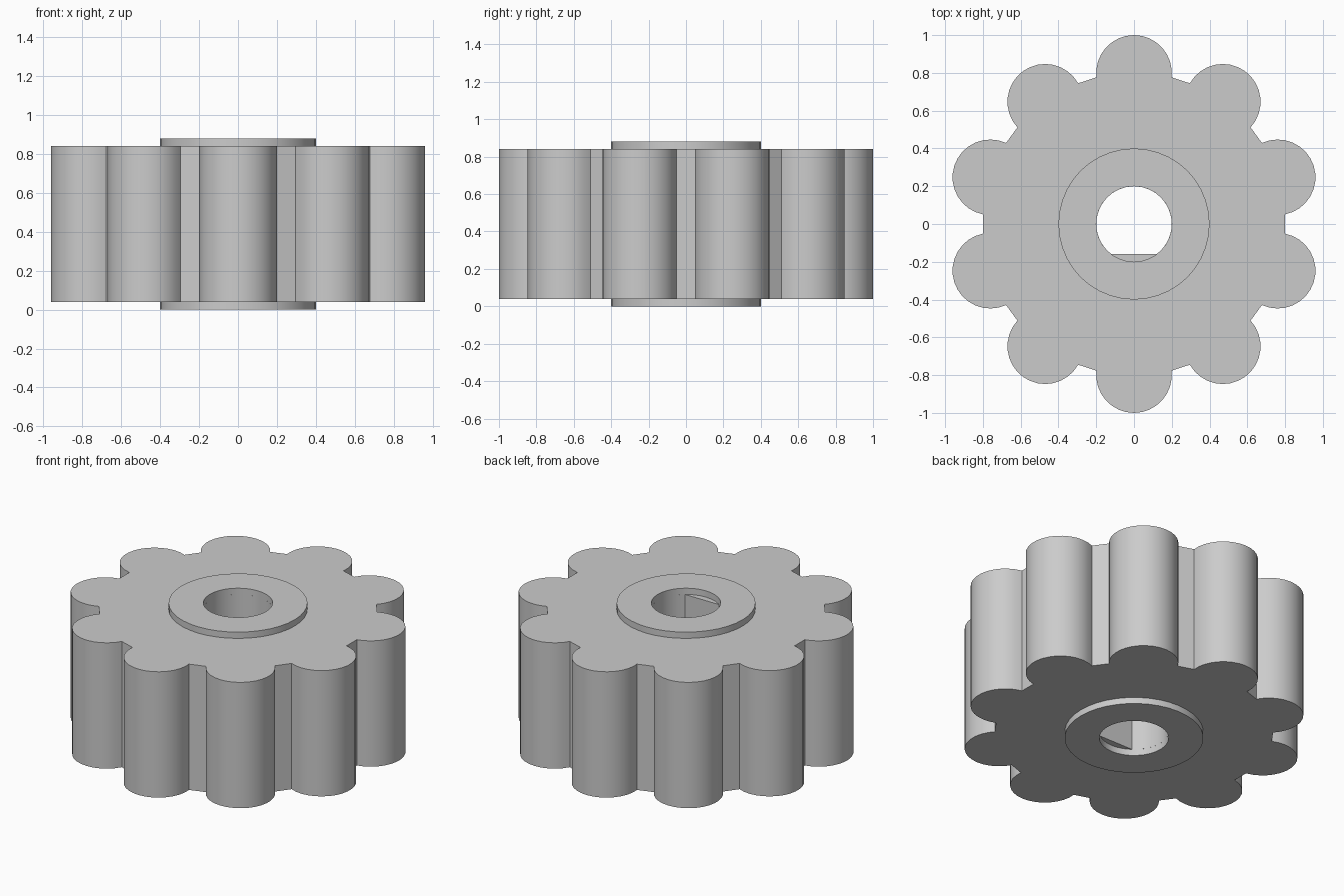
import bpy, bmesh
from math import acos, asin, cos, sin, pi, radians
from mathutils import Vector

cube = bpy.data.objects.get("Cube")
if cube:
    bpy.data.objects.remove(cube)

LOBES = 10
CORE, LOBE_R = 0.8, 0.2      # core apothem, also the lobe centre distance
HUB_R, BORE_R, FLAT = 0.4, 0.2, 0.16
Z_LOW, Z_HIGH, Z_TOP = 0.04, 0.84, 0.88

grey = bpy.data.materials.new("light grey")
grey.use_nodes = True
colour = (0.6, 0.6, 0.6, 1)
grey.diffuse_color = colour
grey.node_tree.nodes["Principled BSDF"].inputs["Base Color"].default_value = colour


def arc(radius, start, end, steps, centre=Vector((0, 0))):
    """Points along an arc, both ends included."""
    angles = [start + (end - start) * i / steps for i in range(steps + 1)]
    return [centre + Vector((cos(a), sin(a))) * radius for a in angles]


def circle(radius, sides):
    return arc(radius, pi / 2, pi * 5 / 2, sides)[:-1]


def prism(name, outer, inner, z0, z1):
    """Upright solid with a lengthwise hole."""
    bm = bmesh.new()
    edges = []
    for loop in (outer, inner):
        verts = [bm.verts.new((p.x, p.y, z0)) for p in loop]
        edges += [bm.edges.new((v, verts[i - 1])) for i, v in enumerate(verts)]
    bmesh.ops.triangle_fill(bm, edges=edges, use_beauty=True)
    result = bmesh.ops.extrude_face_region(bm, geom=bm.faces[:], use_keep_orig=True)
    top = [g for g in result["geom"] if isinstance(g, bmesh.types.BMVert)]
    bmesh.ops.translate(bm, vec=(0, 0, z1 - z0), verts=top)
    bmesh.ops.recalc_face_normals(bm, faces=bm.faces[:])
    mesh = bpy.data.meshes.new(name)
    bm.to_mesh(mesh)
    bm.free()
    mesh.materials.append(grey)
    obj = bpy.data.objects.new(name, mesh)
    bpy.context.collection.objects.link(obj)
    return obj


# Lobed outline: round teeth joined by the flats of a ten-sided core
half_step = pi / LOBES
sweep = half_step + acos(CORE * (1 - cos(half_step)) / LOBE_R)
outline = []
for k in range(LOBES):
    a = pi / 2 + 2 * half_step * k
    outline += arc(LOBE_R, a - sweep, a + sweep, 16, Vector((cos(a), sin(a))) * CORE)

# D-shaped bore, flat towards the front
dip = asin(FLAT / BORE_R)
d_bore = arc(BORE_R, -dip, pi + dip, 24)

parts = [
    prism("lobed_gear", outline, d_bore, Z_LOW, Z_HIGH),
    prism("lower_collar", circle(HUB_R, 40), circle(BORE_R, 32), 0, Z_LOW),
    prism("upper_collar", circle(HUB_R, 40), circle(BORE_R, 32), Z_HIGH, Z_TOP),
]

# Smooth round walls, crisp rims
bpy.ops.object.select_all(action='DESELECT')
for part in parts:
    part.select_set(True)
bpy.context.view_layer.objects.active = parts[0]
bpy.ops.object.shade_smooth_by_angle(angle=radians(25))
